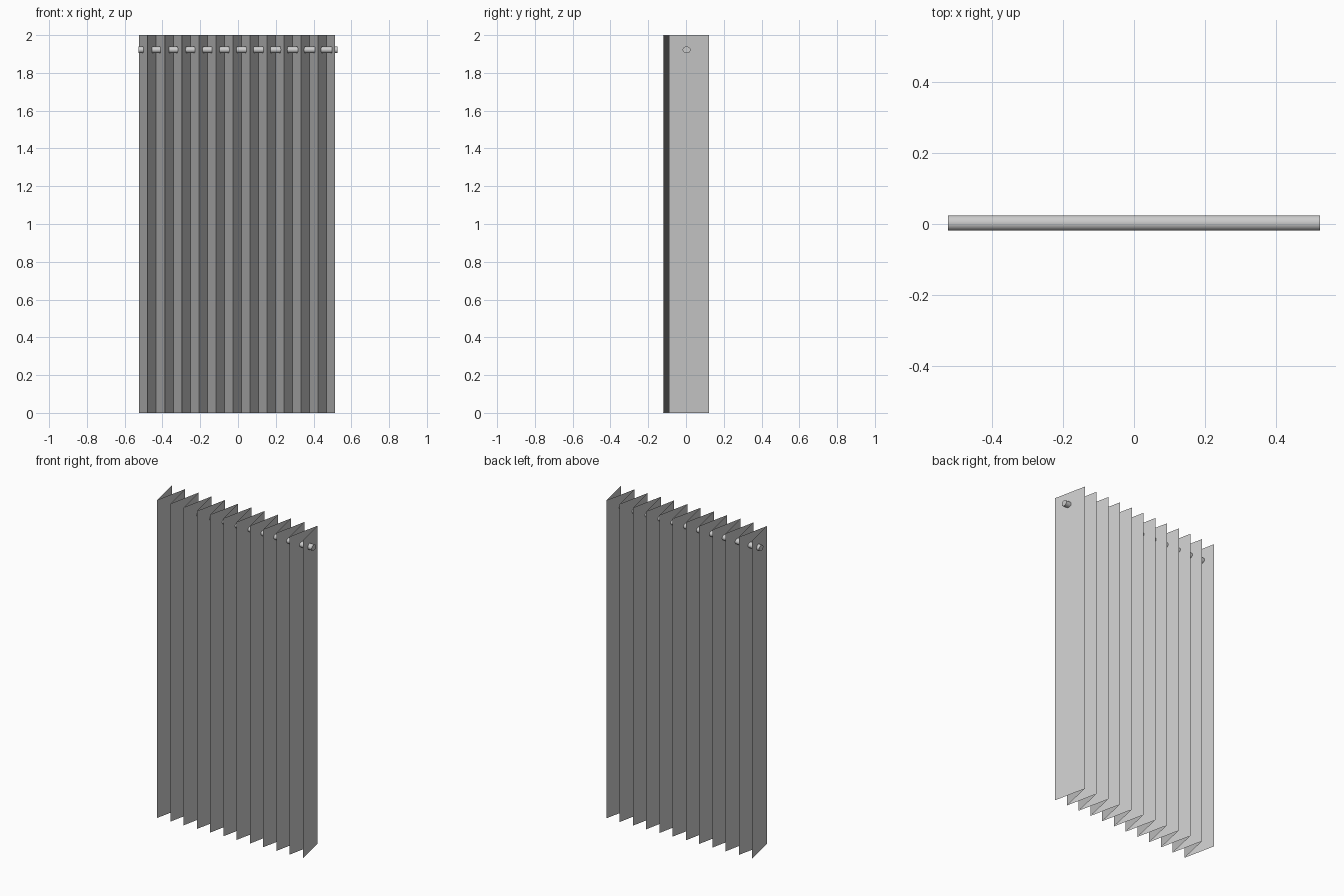
import bpy, bmesh, math
from mathutils import Matrix

if "Cube" in bpy.data.objects:
    bpy.data.objects.remove(bpy.data.objects["Cube"])

def make_object(name, bm):
    mesh = bpy.data.meshes.new(name)
    bm.to_mesh(mesh)
    bm.free()
    obj = bpy.data.objects.new(name, mesh)
    bpy.context.collection.objects.link(obj)
    return obj

# Curtain: a pleated sheet, its folds drifting slightly backwards to the right
FOLDS = 24
bm = bmesh.new()
pairs = []
for i in range(FOLDS):
    x = -0.523 + 0.0451 * i
    drift = 0.0305 * (i - 11.5) / 22
    y = (0.106 if i % 2 == 0 else -0.106) + drift
    pairs.append((bm.verts.new((x, y, 0)), bm.verts.new((x, y, 2))))
for (a0, a1), (b0, b1) in zip(pairs, pairs[1:]):
    bm.faces.new((a0, b0, b1, a1))
make_object("curtain", bm)

# Rod: slightly flattened capped cylinder threaded through the pleats
bm = bmesh.new()
bmesh.ops.create_cone(bm, cap_ends=True, segments=32, radius1=1, radius2=1, depth=1)
bm.transform(Matrix.Translation((0, 0.003, 1.922))
             @ Matrix.Diagonal((1.051, 0.021, 0.018, 1))
             @ Matrix.Rotation(math.pi / 2, 4, 'Y'))
rod = make_object("curtain_rod", bm)
bpy.context.view_layer.objects.active = rod
rod.select_set(True)
bpy.ops.object.shade_smooth_by_angle()
